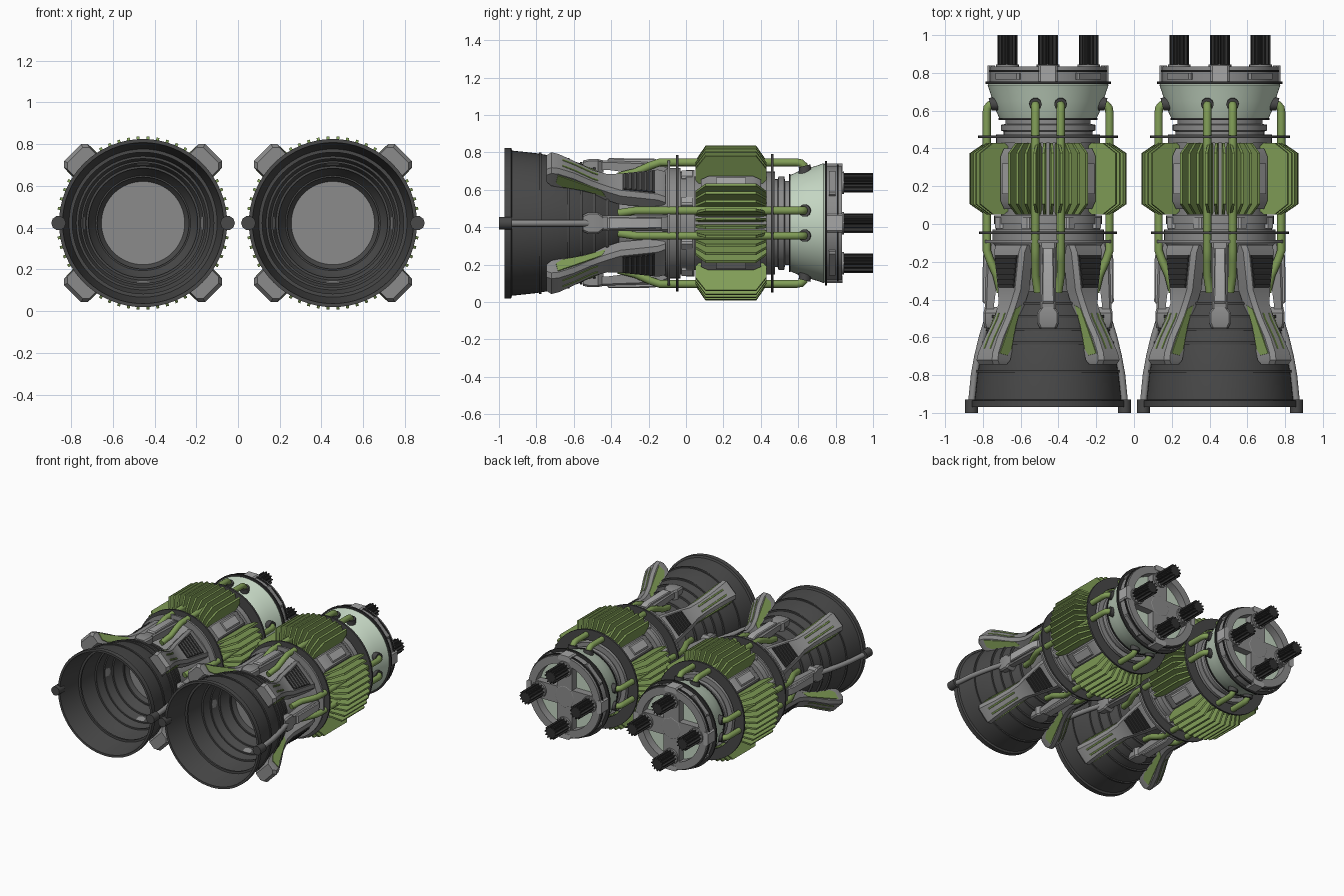
import bpy, bmesh, math
from mathutils import Vector

CX, CZ = 0.455, 0.422          # axis of each engine
TAU = math.tau


def material(name, r, g, b):
    m = bpy.data.materials.new(name)
    m.diffuse_color = (r, g, b, 1)
    return m


GREY = material("mid grey metal", 0.26, 0.26, 0.26)
LIGHT = material("light grey metal", 0.38, 0.38, 0.38)
DARK = material("dark grey metal", 0.065, 0.065, 0.065)
GREEN = material("olive green", 0.22, 0.34, 0.095)
PALE = material("pale green", 0.56, 0.68, 0.55)
BLACK = material("charcoal", 0.03, 0.03, 0.03)


def place(name, mesh, mat, angle=35):
    """Share one mesh between the left and the right engine."""
    mesh.materials.clear()
    mesh.materials.append(mat)
    mesh.shade_smooth()
    mesh.set_sharp_from_angle(angle=math.radians(angle))
    for side, sx in (("left", -1), ("right", 1)):
        ob = bpy.data.objects.new(f"{side}_{name}", mesh)
        ob.location = (sx * CX, 0, CZ)
        bpy.context.collection.objects.link(ob)


def skin(name, rings, mat, caps=True, loop=False):
    """Bridge equal-length closed rings of points."""
    bm = bmesh.new()
    rows = [[bm.verts.new(p) for p in ring] for ring in rings]
    n = len(rows[0])
    pairs = list(zip(rows, rows[1:])) + ([(rows[-1], rows[0])] if loop else [])
    for a, b in pairs:
        for i in range(n):
            j = (i + 1) % n
            bm.faces.new((a[i], a[j], b[j], b[i]))
    if caps and not loop:
        bm.faces.new(rows[0])
        bm.faces.new(rows[-1])
    bmesh.ops.recalc_face_normals(bm, faces=bm.faces)
    mesh = bpy.data.meshes.new(name)
    bm.to_mesh(mesh)
    bm.free()
    place(name, mesh, mat)


def at(a, t, y, r):
    """Point at angle a, tangent offset t, along y, radius r."""
    c, s = math.cos(a), math.sin(a)
    return Vector((r * c - t * s, y, r * s + t * c))


def lathe(name, profile, mat, loop=False, n=64):
    skin(name, [[at(TAU * i / n, 0, y, r) for i in range(n)] for y, r in profile], mat, loop=loop)


def hoop(name, y0, y1, r0, r1, mat):
    lathe(name, [(y0, r0), (y0, r1), (y1, r1), (y1, r0)], mat, loop=True)


def loft(name, a, sections, mat, t=0, c=0.01):
    """Chamfered bar following sections (y, inner r, outer r, half width)."""
    rings = []
    for y, r0, r1, w in sections:
        pts = [(-w, r0), (w, r0), (w, r1 - c), (w - c, r1), (c - w, r1), (-w, r1 - c)]
        rings.append([at(a, t + u, y, r) for u, r in pts])
    skin(name, rings, mat)


def plate(name, a, outline, t0, t1, mat):
    """Radial plate with an outline in (y, r)."""
    skin(name, [[at(a, t, y, r) for y, r in outline] for t in (t0, t1)], mat)


def tube(name, pts, radius, mat):
    cu = bpy.data.curves.new(name, 'CURVE')
    cu.dimensions = '3D'
    cu.bevel_depth, cu.bevel_resolution, cu.use_fill_caps = radius, 3, True
    sp = cu.splines.new('POLY')
    sp.points.add(len(pts) - 1)
    for p, q in zip(sp.points, pts):
        p.co = (*q, 1)
    ob = bpy.data.objects.new(name, cu)
    mesh = bpy.data.meshes.new_from_object(ob)
    bpy.data.objects.remove(ob)
    place(name, mesh, mat, 50)


# Nozzle bell, hollow, with outer ribs and a throat plug
lathe("nozzle_bell", [(-0.33, 0.19), (-0.40, 0.235), (-0.5, 0.297), (-0.6, 0.332), (-0.7, 0.357),
                      (-0.8, 0.374), (-0.93, 0.388), (-0.935, 0.403), (-0.97, 0.403), (-0.97, 0.386),
                      (-0.8, 0.358), (-0.65, 0.325), (-0.5, 0.275), (-0.4, 0.21), (-0.32, 0.126)], DARK)
for y, r in ((-0.78, 0.379), (-0.63, 0.349), (-0.56, 0.328), (-0.49, 0.302), (-0.42, 0.26)):
    hoop("bell_rib", y - 0.007, y + 0.007, r - 0.04, r, DARK)
hoop("throat_ring", -0.332, -0.322, 0.118, 0.128, GREEN)

# Main body drum, stepped along its length
lathe("body", [(-0.39, 0.2), (-0.3, 0.22), (-0.2, 0.255), (-0.12, 0.28), (-0.10, 0.295), (-0.03, 0.295),
               (-0.03, 0.275), (0.0, 0.275), (0.0, 0.285), (0.045, 0.285), (0.045, 0.25), (0.43, 0.25),
               (0.43, 0.275), (0.475, 0.275), (0.475, 0.235), (0.49, 0.235), (0.495, 0.25),
               (0.525, 0.25), (0.53, 0.225), (0.57, 0.225)], GREY)
hoop("front_clamp_ring", -0.053, -0.041, 0.28, 0.365, DARK)
hoop("front_clamp_flange", -0.1, -0.085, 0.28, 0.345, GREY)
hoop("rear_clamp_ring", 0.455, 0.469, 0.29, 0.37, DARK)
hoop("dome_seal", 0.55, 0.56, 0.2, 0.262, BLACK)

# Pale rear dome and its grey end housing
lathe("rear_dome", [(0.555, 0.235), (0.56, 0.258), (0.6, 0.276), (0.65, 0.293), (0.70, 0.308),
                    (0.735, 0.32), (0.745, 0.315), (0.745, 0.2)], PALE)
hoop("housing_seal", 0.742, 0.754, 0.27, 0.332, BLACK)
hoop("end_housing", 0.75, 0.835, 0.25, 0.308, GREY)
hoop("housing_band", 0.806, 0.816, 0.29, 0.317, BLACK)
lathe("housing_floor", [(0.74, 0.28), (0.775, 0.28)], PALE)
lathe("housing_hub", [(0.77, 0.09), (0.825, 0.09), (0.832, 0.08)], GREY, n=8)

FIN = [(0.08, 0.235), (0.05, 0.27), (0.05, 0.335), (0.105, 0.415), (0.375, 0.415),
       (0.43, 0.335), (0.43, 0.27), (0.40, 0.235)]
TUBE = [(-0.36, 0.25), (-0.27, 0.272), (-0.19, 0.308), (-0.14, 0.325), (0.59, 0.325),
        (0.615, 0.321), (0.63, 0.308), (0.635, 0.27)]

for k in range(4):
    a = k * TAU / 4

    # Fan of radial cooling fins
    for i in range(10):
        plate("cooling_fin", a + math.radians(-29.7 + 6.6 * i), FIN, -0.007, 0.007, GREEN)

    # Pair of coolant pipes with dark sockets in the dome
    for t in (-0.067, 0.067):
        tube("coolant_pipe", [at(a, t * (0.8 if i == 0 else 1), y, r) for i, (y, r) in enumerate(TUBE)], 0.022, GREEN)
        tube("pipe_socket", [at(a, t, 0.635, 0.25), at(a, t, 0.635, 0.298), at(a, t, 0.633, 0.306)], 0.034, DARK)

    # Straight brace between the pipes
    loft("brace_arm", a, [(-0.09, 0.25, 0.3, 0.045), (-0.15, 0.25, 0.325, 0.042),
                          (-0.42, 0.285, 0.335, 0.042), (-0.46, 0.285, 0.335, 0.042)], GREY)
    loft("brace_cover", a, [(-0.13, 0.3, 0.33, 0.03), (-0.17, 0.3, 0.345, 0.03),
                            (-0.41, 0.3, 0.348, 0.034), (-0.42, 0.3, 0.34, 0.034)], LIGHT, c=0.006)
    loft("brace_foot", a, [(-0.44, 0.27, 0.335, 0.035), (-0.47, 0.27, 0.342, 0.058),
                           (-0.52, 0.28, 0.342, 0.058), (-0.55, 0.29, 0.335, 0.045)], GREY)

    # End housing: cross beam, lug and ribbed plug
    loft("cross_beam", a, [(0.76, 0.06, 0.29, 0.065), (0.83, 0.06, 0.29, 0.065)], GREY)
    loft("housing_lug", a, [(0.755, 0.28, 0.32, 0.05), (0.838, 0.28, 0.32, 0.05)], LIGHT)
    mid = at(a, 0, 0, 0.215)
    gear = []
    for i in range(48):
        q = 0.052 if i % 4 < 2 else 0.037
        gear.append(mid + at(TAU * i / 48, 0, 0, q))
    skin("ribbed_plug", [[p + Vector((0, y, 0)) for p in gear] for y in (0.82, 1.0)], BLACK)
    lathe_ring = [[mid + at(TAU * i / 24, 0, y, 0.06) for i in range(24)] for y in (0.82, 0.845)]
    skin("plug_collar", lathe_ring, GREY)

    d = a + TAU / 8
    # Equipment boxes in the gaps between the fin groups
    loft("side_box", d, [(0.08, 0.22, 0.28, 0.06), (0.12, 0.22, 0.305, 0.06),
                         (0.36, 0.22, 0.305, 0.06), (0.4, 0.22, 0.28, 0.06)], GREY)
    loft("side_box_cover", d, [(0.16, 0.29, 0.318, 0.038), (0.32, 0.29, 0.318, 0.038)], LIGHT)
    for t in (-0.1, 0.1):
        loft("body_panel", d, [(-0.025, 0.24, 0.278, 0.03), (0.035, 0.24, 0.278, 0.03)], LIGHT, t=t)
    loft("housing_step", d, [(0.765, 0.27, 0.315, 0.09), (0.8, 0.27, 0.315, 0.09)], GREY)

    # Diagonal arm flaring out over the bell into a raised foot
    loft("bell_arm", d, [(-0.11, 0.23, 0.295, 0.118), (-0.15, 0.23, 0.312, 0.115), (-0.35, 0.225, 0.312, 0.085),
                         (-0.42, 0.24, 0.325, 0.068), (-0.5, 0.28, 0.36, 0.064), (-0.6, 0.325, 0.425, 0.068),
                         (-0.68, 0.348, 0.468, 0.076), (-0.72, 0.362, 0.478, 0.08),
                         (-0.745, 0.385, 0.46, 0.074)], GREY, c=0.022)
    # Louvred grille on the arm
    loft("grille", d, [(-0.165, 0.3, 0.316, 0.084), (-0.34, 0.3, 0.316, 0.058)], BLACK, c=0.002)
    for i in range(6):
        y = -0.18 - 0.028 * i
        w = 0.078 - 0.0042 * i
        loft("grille_slat", d, [(y, 0.3, 0.324, w), (y - 0.012, 0.3, 0.318, w)], DARK, c=0.002)
    # Green side panels and top slots of the foot
    for s in (-1, 1):
        outline = [(-0.43, 0.268), (-0.45, 0.312), (-0.6, 0.393), (-0.685, 0.44), (-0.695, 0.385), (-0.66, 0.352), (-0.55, 0.317)]
        skin("foot_panel", [[at(d, s * (u + 0.062 + 0.012 * max(0, (-y - 0.5) / 0.18)), y, r)
                             for y, r in outline] for u in (-0.004, 0.007)], GREEN)
        loft("foot_slot", d, [(-0.47, 0.33, 0.351, 0.006), (-0.5, 0.345, 0.364, 0.006),
                              (-0.6, 0.41, 0.429, 0.006), (-0.66, 0.445, 0.461, 0.006)], GREEN, t=s * 0.022, c=0.002)

# Steering rods along both sides of the bell, ending in round knobs
for a in (0, math.pi):
    path = [(-0.5, 0.318), (-0.6, 0.348), (-0.7, 0.372), (-0.8, 0.39), (-0.95, 0.405)]
    tube("steering_rod", [at(a, 0, y, r) for y, r in path], 0.019, GREY)
    tube("rod_knob", [at(a, 0, -1.0, 0.405), at(a, 0, -0.93, 0.405)], 0.035, DARK)
